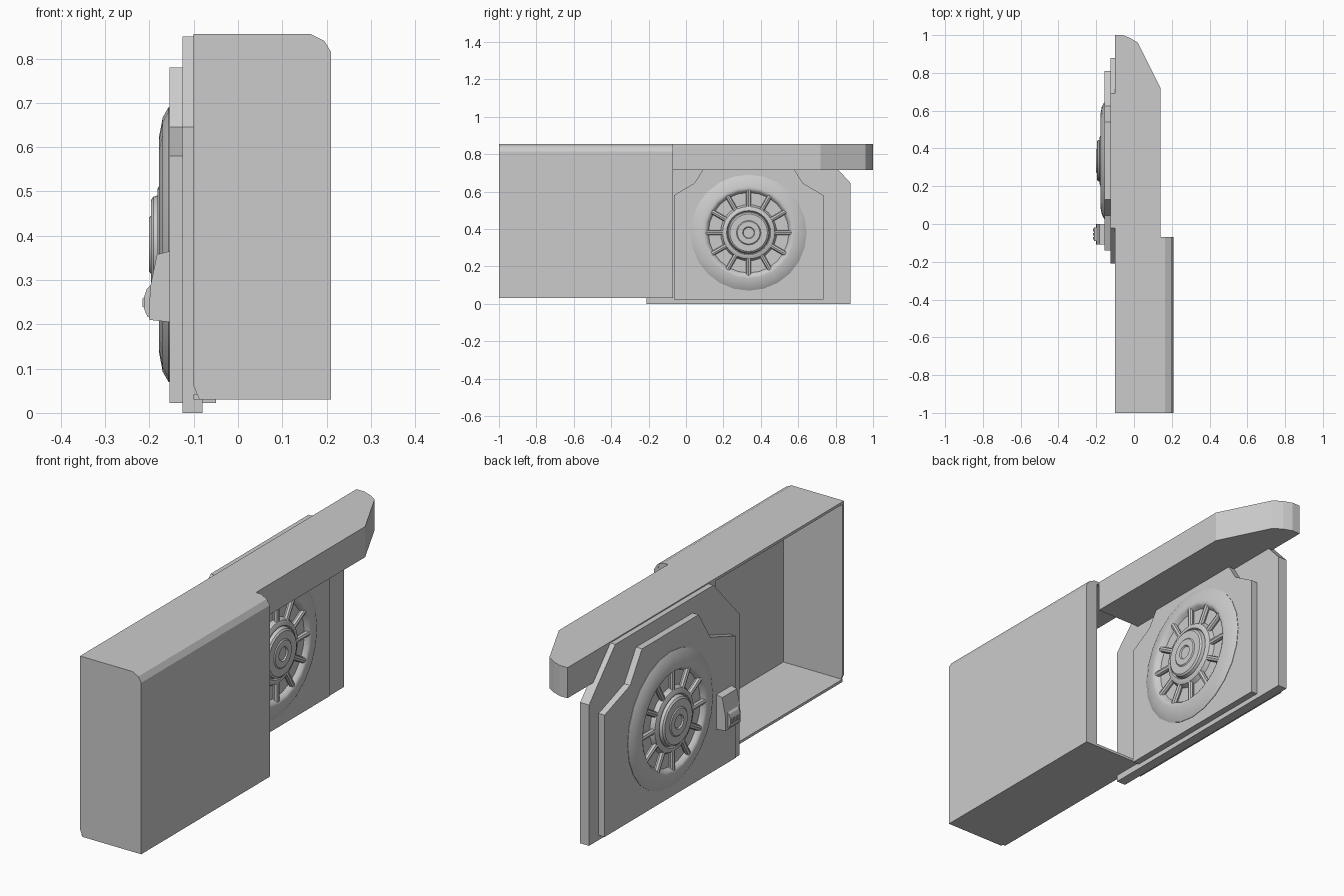
import bpy, bmesh, math
from mathutils import Matrix, Vector

if "Cube" in bpy.data.objects:
    bpy.data.objects.remove(bpy.data.objects["Cube"])

grey = bpy.data.materials.new("plain_grey")
grey.diffuse_color = (0.6, 0.6, 0.6, 1)
grey.use_nodes = True
grey.node_tree.nodes["Principled BSDF"].inputs["Base Color"].default_value = grey.diffuse_color
CY, CZ = 0.335, 0.38      # door centre line and wheel height
MID = -0.1025             # middle plane of the door leaf


def finish(name, bm, smooth=False):
    bmesh.ops.recalc_face_normals(bm, faces=bm.faces)
    me = bpy.data.meshes.new(name)
    bm.to_mesh(me)
    bm.free()
    me.materials.append(grey)
    ob = bpy.data.objects.new(name, me)
    bpy.context.collection.objects.link(ob)
    if smooth:
        bpy.ops.object.select_all(action='DESELECT')
        ob.select_set(True)
        bpy.context.view_layer.objects.active = ob
        bpy.ops.object.shade_smooth_by_angle(angle=math.radians(35))
    return ob


def prism(name, pts, axis, lo, hi):
    """Extrude a 2D outline along an axis (other two axes in xyz order)."""
    bm = bmesh.new()

    def put(p, d):
        co = list(p)
        co.insert(axis, d)
        return bm.verts.new(co)
    a = [put(p, lo) for p in pts]
    b = [put(p, hi) for p in pts]
    bm.faces.new(a)
    bm.faces.new(b)
    n = len(pts)
    for i in range(n):
        bm.faces.new((a[i], a[(i + 1) % n], b[(i + 1) % n], b[i]))
    return finish(name, bm)


def sym(half):
    """Mirror (offset, z) points about the door centre line."""
    return [(CY + o, z) for o, z in half] + [(CY - o, z) for o, z in reversed(half)]


# Pocket housing: thin shell, open towards the door side and the doorway
T = 0.012
outer = [(-0.1, 0.855), (0.165, 0.855), (0.195, 0.84), (0.21, 0.815), (0.21, 0.03), (-0.1, 0.03)]
inner = [(-0.1, 0.855 - T), (0.16, 0.855 - T), (0.187, 0.832), (0.21 - T, 0.81),
         (0.21 - T, 0.03 + T), (-0.1, 0.03 + T)]
prism("pocket_shell", outer + inner[::-1], 1, -0.99, -0.07)
prism("pocket_end_wall", outer[:-1] + [(-0.087, 0.03), (-0.1, 0.06)], 1, -1.0, -0.988)
prism("pocket_jamb", [(0.15, 0.85), (0.165, 0.853), (0.205, 0.815), (0.205, 0.035), (0.15, 0.035)],
      1, -0.085, -0.0705)

# Overhead rail with a tapered far end
prism("overhead_rail", [(-0.1, -0.07), (0.14, -0.07), (0.14, 0.72), (0.02, 0.96),
                        (-0.02, 0.985), (-0.06, 1.0), (-0.1, 1.0)], 2, 0.715, 0.855)

# Door leaf and its raised panels on both faces
prism("door_leaf", sym([(0.545, 0), (0.545, 0.645), (0.355, 0.85)]), 0, -0.125, -0.08)
panel = sym([(0.475, 0.022), (0.475, 0.58), (0.29, 0.645), (0.205, 0.78)])
prism("outer_panel", panel, 0, -0.155, -0.124)
panel = sym([(0.4, 0.022), (0.4, 0.58), (0.29, 0.645), (0.205, 0.78)])
prism("inner_panel", panel, 0, -0.081, -0.05)


def lathe(name, prof, side, base, n=32):
    bm = bmesh.new()
    vs = [bm.verts.new((base + side * h, CY + r, CZ)) for r, h in prof]
    es = [bm.edges.new(p) for p in zip(vs, vs[1:])]
    bmesh.ops.spin(bm, geom=vs + es, cent=(base, CY, CZ), axis=(1, 0, 0),
                   angle=math.tau, steps=n)
    bmesh.ops.remove_doubles(bm, verts=bm.verts, dist=1e-5)
    finish(name, bm, True)


# Round wheels: rim, hub and twelve spokes on each face of the door
RIM = [(0.31, -0.002), (0.31, 0.002), (0.287, 0.015), (0.245, 0.023), (0.235, 0.023),
       (0.225, 0.018), (0.215, 0.001)]
HUB = [(0.15, 0.001), (0.14, 0.02), (0.125, 0.027), (0.118, 0.027), (0.113, 0.02),
       (0.108, 0.036), (0.1, 0.042), (0.065, 0.042), (0.06, 0.046), (0.032, 0.046),
       (0.028, 0.04), (0.0, 0.04)]
for label, side, base in (("outer", -1, -0.155), ("inner", 1, -0.05)):
    lathe(label + "_wheel_rim", RIM, side, base, 24)
    lathe(label + "_wheel_hub", HUB, side, base)
    bm = bmesh.new()
    for k in range(12):
        turn = Matrix.Rotation(k * math.tau / 12, 4, 'X')
        m = (Matrix.Translation((base + side * 0.009, CY, CZ)) @ turn
             @ Matrix.Translation((0, 0, 0.183)))
        bmesh.ops.create_cone(bm, cap_ends=True, segments=8, radius1=0.013,
                              radius2=0.013, depth=0.095, matrix=m)
    finish(label + "_wheel_spokes", bm, True)

# Keypad box on the outer face
prism("keypad_body", [(-0.154, 0.365), (-0.183, 0.358), (-0.199, 0.28), (-0.2, 0.21),
                      (-0.154, 0.205)], 1, -0.108, 0.0)
prism("keypad_lip", [(-0.198, 0.288), (-0.206, 0.28), (-0.212, 0.262), (-0.212, 0.235),
                     (-0.205, 0.218), (-0.198, 0.214)], 1, -0.09, -0.018)
for i in range(3):
    y = -0.083 + i * 0.022
    prism("keypad_key", [(-0.21, 0.262), (-0.216, 0.258), (-0.216, 0.24), (-0.21, 0.236)],
          1, y, y + 0.014)
